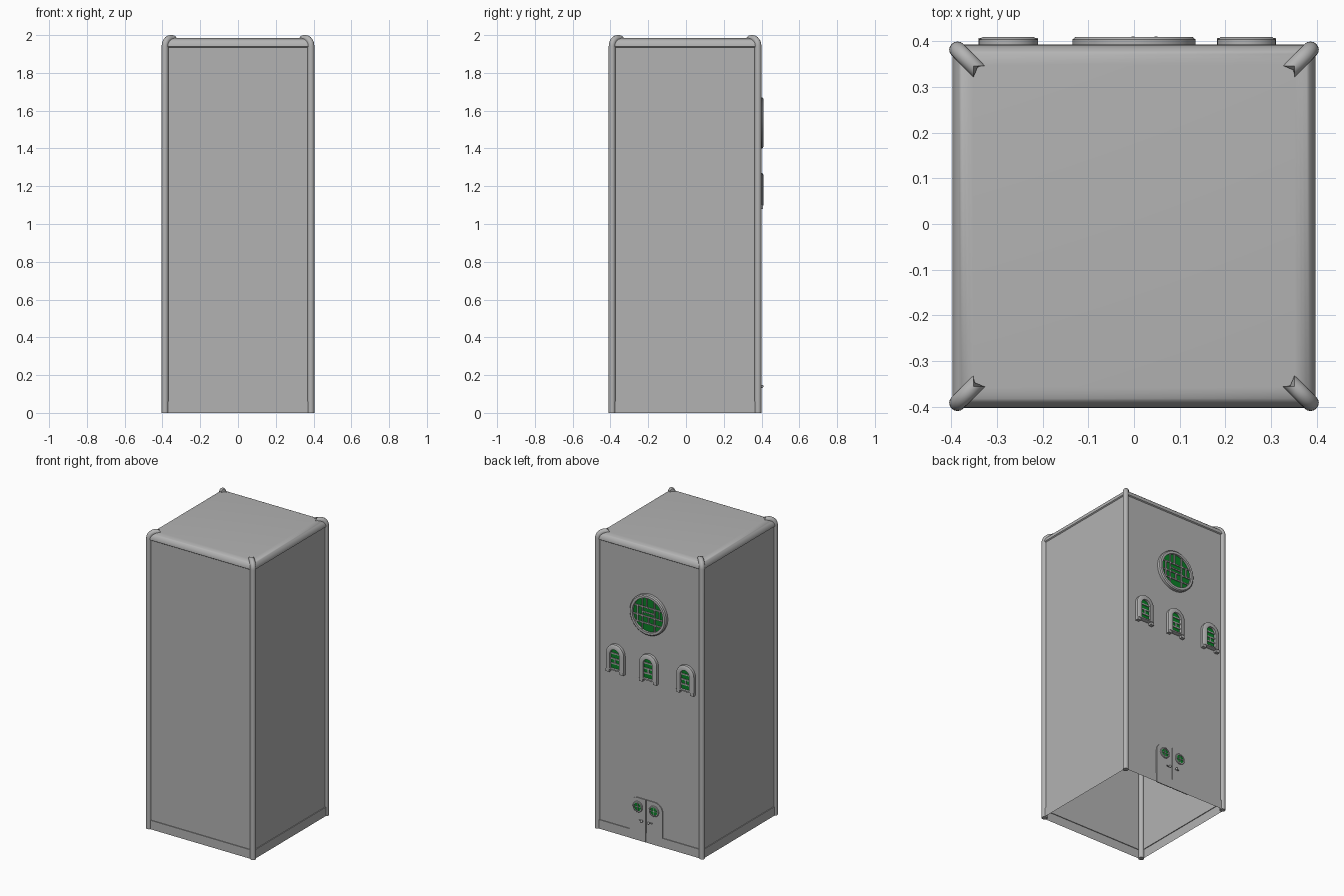
import bpy, bmesh, math
from mathutils import Vector

if "Cube" in bpy.data.objects:
    bpy.data.objects.remove(bpy.data.objects["Cube"])


def material(name, rgb):
    m = bpy.data.materials.new(name)
    m.use_nodes = True
    m.diffuse_color = (*rgb, 1)
    m.node_tree.nodes["Principled BSDF"].inputs["Base Color"].default_value = (*rgb, 1)
    return m


GREY = material("stone grey", (0.45, 0.45, 0.45))
GREEN = material("glass green", (0.003, 0.22, 0.02))
CY = -0.005            # depth centre of the tower
WALL = 0.385           # back wall plane
SKIRT = 0.39           # back plane of the skirting


def finish(name, bm, mat, smooth=True):
    bmesh.ops.recalc_face_normals(bm, faces=bm.faces)
    mesh = bpy.data.meshes.new(name)
    bm.to_mesh(mesh)
    bm.free()
    mesh.materials.append(mat)
    obj = bpy.data.objects.new(name, mesh)
    bpy.context.collection.objects.link(obj)
    if smooth:
        bpy.ops.object.select_all(action='DESELECT')
        bpy.context.view_layer.objects.active = obj
        obj.select_set(True)
        bpy.ops.object.shade_smooth_by_angle(angle=math.radians(40))
    return obj


def bridge(bm, rings):
    for a, b in zip(rings, rings[1:]):
        for i in range(len(a)):
            j = (i + 1) % len(a)
            bm.faces.new((a[i], a[j], b[j], b[i]))


def plate(name, outline, y0, y1, mat):
    """Solid prism from an (x, z) outline."""
    bm = bmesh.new()
    rings = [[bm.verts.new((x, y, z)) for x, z in outline] for y in (y0, y1)]
    bridge(bm, rings)
    bm.faces.new(rings[0])
    bm.faces.new(rings[1])
    return finish(name, bm, mat)


def frame(name, outer, inner, y0, y1, chamfer=0.006):
    """Raised band between two matching outlines, with a chamfered outer edge."""
    bm = bmesh.new()
    t = 0.3
    mid = [(a[0] + (b[0] - a[0]) * t, a[1] + (b[1] - a[1]) * t) for a, b in zip(outer, inner)]
    layers = ((outer, y0), (outer, y1 - chamfer), (mid, y1), (inner, y1), (inner, y0))
    bridge(bm, [[bm.verts.new((x, y, z)) for x, z in o] for o, y in layers])
    return finish(name, bm, GREY)


def rect(x0, x1, z0, z1):
    return [(x0, z0), (x1, z0), (x1, z1), (x0, z1)]


def circle(cx, cz, r, n=32):
    return [(cx + r * math.cos(2 * math.pi * i / n), cz + r * math.sin(2 * math.pi * i / n))
            for i in range(n)]


def arch(cx, half, z0, z1, n=14):
    pts = [(cx - half, z0), (cx + half, z0)]
    for i in range(n + 1):
        a = math.pi * i / n
        pts.append((cx + half * math.cos(a), z1 - half + half * math.sin(a)))
    return pts


# Tower shell: skirting, recessed walls and rounded roof, open underneath
profile = [(0.395, 0), (0.395, 0.06), (0.39, 0.06), (0.39, 1.935)]
for i in range(9):
    a = math.pi / 2 * i / 8
    profile.append((0.352 + 0.045 * math.cos(a), 1.94 + 0.045 * math.sin(a)))
bm = bmesh.new()
rings = [[bm.verts.new((sx * h, CY + sy * h, z)) for sx, sy in ((-1, -1), (1, -1), (1, 1), (-1, 1))]
         for h, z in profile]
bridge(bm, rings)
bm.faces.new(rings[-1])
finish("tower_shell", bm, GREY)

# Corner posts bending over the roof with notched ends
R, BEND = 0.018, 0.04
path = [(0.0, 0.0, 0.0)]                    # inward travel, height, bend angle
for i in range(9):
    a = math.pi / 2 * i / 8
    path.append((BEND * (1 - math.cos(a)), 1.942 + BEND * math.sin(a), a))
path.append((0.05, 1.982, math.pi / 2))
for sx, side in ((1, "left"), (-1, "right")):
    for sy, end in ((1, "back"), (-1, "front")):
        inward = Vector((-sx, -sy, 0)).normalized()
        across = Vector((-sy, sx, 0)).normalized()
        bm = bmesh.new()
        rings = []
        for k, (d, z, a) in enumerate(path):
            out = -inward * math.cos(a) + Vector((0, 0, math.sin(a)))
            ring = []
            for i in range(16):
                t = 2 * math.pi * i / 16
                s = R * math.sin(t)
                p = Vector((sx * 0.386, CY + sy * 0.386, z)) + inward * d
                p += out * R * math.cos(t) + across * s
                if k == len(path) - 1:
                    p += inward * abs(s)
                ring.append(bm.verts.new(p))
            rings.append(ring)
        bridge(bm, rings)
        bm.faces.new(rings[0])
        bm.faces.new(rings[-1])
        finish(f"{end}_{side}_corner_post", bm, GREY)

# Large round window
RZ = 1.535
plate("round_window_glass", circle(0, RZ, 0.12, 48), WALL, 0.395, GREEN)
frame("round_window_frame", circle(0, RZ, 0.135, 48), circle(0, RZ, 0.113, 48), WALL, 0.409)
B = 0.004


def bar(name, x0, x1, z0, z1, y=0.402):
    plate(name, rect(x0 - B, x1 + B, z0 - B, z1 + B), 0.39, y, GREY)


for dz in (-0.06, -0.015, 0.045):
    w = math.sqrt(0.115 ** 2 - dz ** 2)
    bar("round_window_rail", -w, w, RZ + dz, RZ + dz)
for x, z0, z1 in ((-0.045, -0.1, 0.1), (0.045, -0.1, 0.1), (0, -0.06, -0.015),
                  (0.012, 0.045, 0.11), (-0.08, -0.015, 0.045), (0.08, -0.06, 0.045)):
    bar("round_window_mullion", x, x, RZ + z0, RZ + z1)
bar("round_window_short_rail", -0.045, 0.045, RZ + 0.012, RZ + 0.012)

# Three arched windows
for cx in (-0.275, 0, 0.246):
    plate("arched_window_glass", arch(cx, 0.038, 1.1, 1.24), WALL, 0.394, GREEN)
    frame("arched_window_frame", arch(cx, 0.065, 1.095, 1.27), arch(cx, 0.034, 1.107, 1.239),
          WALL, 0.409)
    for s in (-1, 1):
        plate("arched_window_foot", rect(cx + s * 0.052 - 0.013, cx + s * 0.052 + 0.013, 1.08, 1.1),
              WALL, 0.407, GREY)
    for z in (1.14, 1.172, 1.207):
        bar("arched_window_rail", cx - 0.034, cx + 0.034, z, z, 0.4)
    bar("arched_window_mullion", cx, cx, 1.14, 1.172, 0.4)

# Double door with round lights and handles
DX = 0.023
for s, side in ((1, "left"), (-1, "right")):
    leaf = [(DX + s * 0.002, 0), (DX + s * 0.123, 0)]
    for i in range(9):
        a = math.pi / 2 * i / 8
        leaf.append((DX + s * (0.063 + 0.06 * math.cos(a)), 0.225 + 0.06 * math.sin(a)))
    leaf.append((DX + s * 0.002, 0.285))
    plate(f"{side}_door_leaf", leaf, WALL, SKIRT + 0.001, GREY)
    lx, lz = DX + s * 0.06, 0.225
    plate(f"{side}_door_glass", circle(lx, lz, 0.032, 24), WALL, 0.393, GREEN)
    frame(f"{side}_door_light_frame", circle(lx, lz, 0.036, 24), circle(lx, lz, 0.027, 24),
          WALL, 0.398, 0.003)
    B = 0.002
    bar(f"{side}_door_light_rail", lx - 0.028, lx + 0.028, lz, lz, 0.396)
    bar(f"{side}_door_light_mullion", lx, lx, lz - 0.028, lz + 0.028, 0.396)
    hx = DX + s * 0.025
    bar(f"{side}_door_handle", min(hx, hx + s * 0.02), max(hx, hx + s * 0.02), 0.14, 0.14, 0.4)
    bpy.ops.mesh.primitive_uv_sphere_add(segments=16, ring_count=8, radius=0.008,
                                         location=(hx, 0.402, 0.14))
    knob = bpy.context.object
    knob.name = f"{side}_door_knob"
    knob.data.materials.append(GREY)
    bpy.ops.object.shade_smooth()
